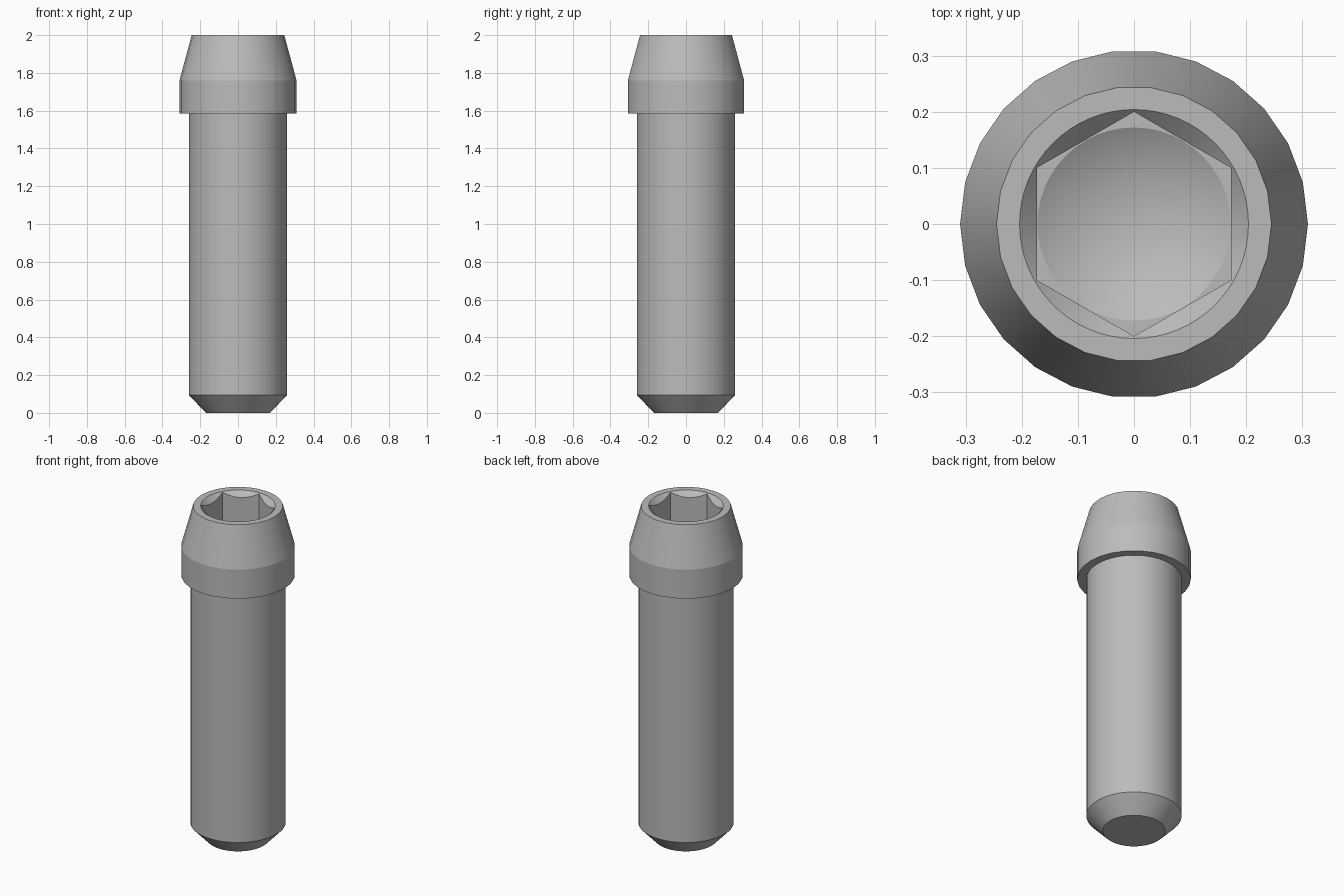
import bpy, bmesh
from math import pi, sin, cos, radians

cube = bpy.data.objects.get("Cube")
if cube:
    bpy.data.objects.remove(cube, do_unlink=True)

steel = bpy.data.materials.new("grey_steel")
steel.use_nodes = True
GREY = (0.5, 0.5, 0.5, 1)
steel.diffuse_color = GREY
steel.node_tree.nodes["Principled BSDF"].inputs["Base Color"].default_value = GREY


def lathe(name, profile, sides, turn=0.0):
    """Closed solid spun round z from (radius, height) points, bottom to top."""
    bm = bmesh.new()
    rings = []
    for r, z in profile:
        count = sides if r > 0 else 1
        angles = [turn + 2 * pi * i / sides for i in range(count)]
        rings.append([bm.verts.new((r * cos(a), r * sin(a), z)) for a in angles])
    for low, high in zip(rings, rings[1:]):
        for i in range(sides):
            j = (i + 1) % sides
            if len(low) == 1:
                bm.faces.new((low[0], high[j], high[i]))
            else:
                bm.faces.new((low[i], low[j], high[j], high[i]))
    if len(rings[0]) > 1:
        bm.faces.new(rings[0][::-1])
    bm.faces.new(rings[-1])
    bmesh.ops.recalc_face_normals(bm, faces=bm.faces)
    mesh = bpy.data.meshes.new(name)
    bm.to_mesh(mesh)
    bm.free()
    mesh.materials.append(steel)
    ob = bpy.data.objects.new(name, mesh)
    bpy.context.collection.objects.link(ob)
    return ob


def select_only(ob):
    bpy.ops.object.select_all(action='DESELECT')
    ob.select_set(True)
    bpy.context.view_layer.objects.active = ob


# Shank with a chamfered tip, reaching a little way into the head
shank = lathe("shank", [(0.17, 0), (0.26, 0.095), (0.26, 1.6)], 48)

# Tapered head
head = lathe("head", [(0.31, 1.585), (0.31, 1.76), (0.245, 2)], 26)

# Hexagonal socket, drilled conical floor and countersunk mouth
cutters = [
    lathe("hex_cutter", [(0.2, 1.75), (0.2, 2.1)], 6, pi / 2),
    lathe("drill_cutter", [(0, 1.65), (0.172, 1.75), (0.172, 1.85)], 48),
    lathe("countersink_cutter", [(0, 1.796), (0.214, 2.01)], 64),
]
select_only(head)
for cutter in cutters:
    cutter.hide_render = True
    mod = head.modifiers.new("socket", 'BOOLEAN')
    mod.operation = 'DIFFERENCE'
    mod.solver = 'EXACT'
    mod.object = cutter
    bpy.ops.object.modifier_apply(modifier=mod.name)
    bpy.data.objects.remove(cutter, do_unlink=True)

for part in (shank, head):
    select_only(part)
    bpy.ops.object.shade_smooth_by_angle(angle=radians(15 if part is head else 30))
